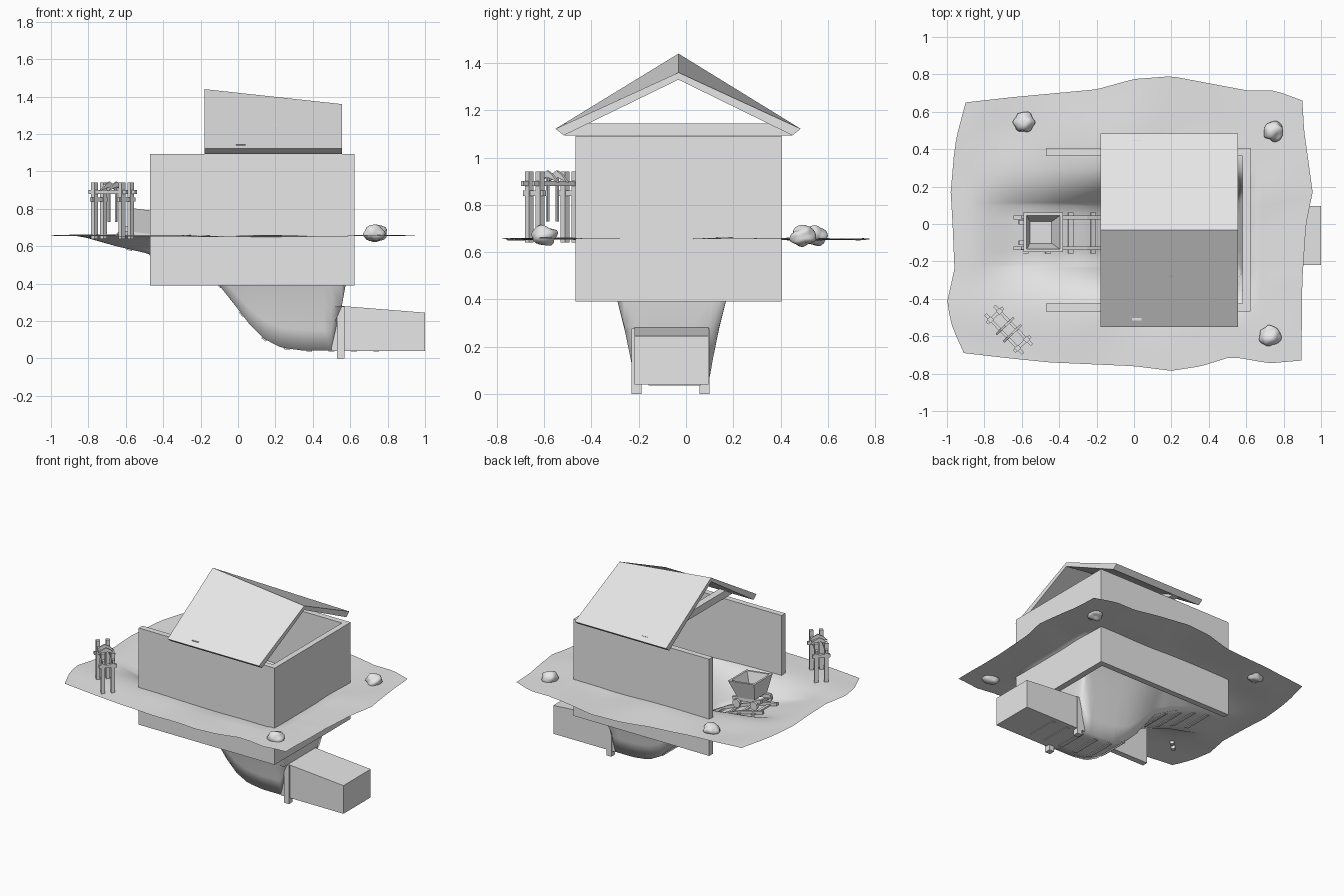
import bpy, bmesh, math, random
from mathutils import Vector, Matrix, noise

if "Cube" in bpy.data.objects:
    bpy.data.objects.remove(bpy.data.objects["Cube"])

random.seed(4)
grey = bpy.data.materials.new("plain_grey")
grey.diffuse_color = (0.8, 0.8, 0.8, 1)
grey.use_nodes = True
grey.node_tree.nodes["Principled BSDF"].inputs["Base Color"].default_value = grey.diffuse_color


def make(name, verts, faces, smooth=False):
    me = bpy.data.meshes.new(name)
    me.from_pydata([tuple(v) for v in verts], [], faces)
    bm = bmesh.new()
    bm.from_mesh(me)
    bmesh.ops.recalc_face_normals(bm, faces=bm.faces)
    bm.to_mesh(me)
    bm.free()
    me.materials.append(grey)
    me.polygons.foreach_set("use_smooth", [smooth] * len(me.polygons))
    ob = bpy.data.objects.new(name, me)
    bpy.context.collection.objects.link(ob)
    return ob


BOX_FACES = [(0, 1, 2, 3), (4, 5, 6, 7), (0, 1, 5, 4), (1, 2, 6, 5), (2, 3, 7, 6), (3, 0, 4, 7)]


def box(name, x0, x1, y0, y1, z0, z1, mat=Matrix()):
    v = [mat @ Vector(p) for z in (z0, z1)
         for p in ((x0, y0, z), (x1, y0, z), (x1, y1, z), (x0, y1, z))]
    return make(name, v, BOX_FACES)


def lerp_table(t, x):
    if x <= t[0][0]:
        return t[0][1]
    for (a, p), (b, q) in zip(t, t[1:]):
        if x <= b:
            return p + (q - p) * (x - a) / (b - a)
    return t[-1][1]


# ---- Ground sheet with a ramp sinking into the tunnel
G, YC, HALF = 0.655, -0.06, 0.155
floor = [(-0.83, G), (-0.65, 0.60), (-0.47, 0.558), (-0.25, 0.475), (-0.1, 0.39), (-0.02, 0.29),
         (0.06, 0.185), (0.14, 0.105), (0.23, 0.058), (0.35, 0.042)]
north = [(-0.95, 0.65), (-0.2, 0.72), (0, 0.775), (0.2, 0.79), (0.6, 0.715), (0.76, 0.715), (0.92, 0.66)]
south = [(-0.95, -0.69), (-0.45, -0.74), (0, -0.76), (0.2, -0.785), (0.36, -0.76), (0.52, -0.71),
         (0.73, -0.745), (0.92, -0.73)]
west = [(-0.73, -0.91), (-0.57, -0.97), (-0.42, -1), (-0.24, -0.96), (0, -0.97), (0.17, -0.98),
        (0.4, -0.96), (0.73, -0.9)]
east = [(-0.73, 0.895), (-0.3, 0.9), (0, 0.92), (0.17, 0.955), (0.5, 0.91), (0.73, 0.9)]


def depth_z(x, y):
    z = G + 0.012 * noise.noise(Vector((x * 3, y * 3, 2)))
    t = max(0.0, (abs(y - YC) - HALF) / 0.26)
    if t < 1 and x < 0.6:
        z -= (z - lerp_table(floor, x)) * (1 - t) ** 2.5
    if x > 0.5:
        z = max(z, lerp_table([(0.5, 0.04), (0.555, 0.28), (0.575, 0.39), (0.6, G)], x))
    return z


xs = [-0.95 + 0.05 * i for i in range(14)] + [-0.26 + 0.04 * i for i in range(20)] + \
     [0.555, 0.575, 0.6] + [0.68 + 0.06 * i for i in range(5)]
side = [0.04, 0.085, HALF, 0.175, 0.2, 0.23, 0.26, 0.3, 0.35, 0.42, 0.5, 0.55, 0.6]
ys = [-0.73] + [YC - s for s in reversed(side)] + [YC] + [YC + s for s in side] + [0.64, 0.73]
verts, faces = [], []
for x in xs:
    for y in ys:
        wx = max(0, (abs(x) - 0.65) / (0.95 - 0.65 if x < 0 else 0.92 - 0.65))
        wy = max(0, (abs(y) - 0.48) / 0.25)
        ex, ey = (lerp_table(west if x < 0 else east, y),
                  lerp_table(south if y < 0 else north, x))
        px = x + wx * (ex - (-0.95 if x < 0 else 0.92))
        py = y + wy * (ey - math.copysign(0.73, y))
        verts.append((px, py, depth_z(x, y)))
n = len(ys)
for i in range(len(xs) - 1):
    for j in range(n - 1):
        mx, my = (xs[i] + xs[i + 1]) / 2, (ys[j] + ys[j + 1]) / 2
        # leave the tunnel mouth open
        if 0.5 < mx < 0.555 and abs(my - YC) < HALF:
            continue
        faces.append((i * n + j, (i + 1) * n + j, (i + 1) * n + j + 1, i * n + j + 1))
ground = make("ground", verts, faces, True)
if sum(p.normal.z for p in ground.data.polygons) < 0:
    ground.data.flip_normals()

# ---- Tunnel, open toward the ramp
tun = []
for x, top in ((0.5, 0.285), (1.0, 0.245)):
    tun += [(x, -0.218, 0.04), (x, 0.095, 0.04), (x, 0.095, top), (x, -0.218, top)]
make("tunnel", tun, BOX_FACES[1:])
for k, y in enumerate((-0.23, 0.058)):
    box(f"tunnel_post_{k}", 0.53, 0.57, y, y + 0.042, 0, 0.277)
box("tunnel_lintel", 0.53, 0.57, -0.2, 0.07, 0.235, 0.272)

# ---- Shed walls, open on the left
x0, x1, y0, y1, t = -0.47, 0.622, -0.468, 0.405, 0.042
u = [(x0, y0), (x1, y0), (x1, y1), (x0, y1), (x0, y1 - t), (x1 - t, y1 - t), (x1 - t, y0 + t), (x0, y0 + t)]
wv = [(x, y, z) for z in (0.39, 1.092) for x, y in u]
wf = [(i, (i + 1) % 8, 8 + (i + 1) % 8, 8 + i) for i in range(8)]
for o in (0, 8):
    wf += [(o, o + 1, o + 6, o + 7), (o + 1, o + 2, o + 5, o + 6), (o + 2, o + 3, o + 4, o + 5)]
make("shed_walls", wv, wf)

# ---- Gable roof whose ridge falls toward the right, and its tie beam
rv = []
for x, ridge in ((-0.18, 1.44), (0.555, 1.36)):
    rv += [(x, -0.552, 1.122), (x, -0.032, ridge), (x, 0.485, 1.122),
           (x, 0.45, 1.094), (x, -0.032, ridge - 0.03), (x, -0.517, 1.094)]
rf = [(i, (i + 1) % 6, 6 + (i + 1) % 6, 6 + i) for i in range(6)]
for o in (0, 6):
    rf += [(o, o + 1, o + 4, o + 5), (o + 1, o + 2, o + 3, o + 4)]
make("roof", rv, rf)
box("tie_beam", -0.01, 0.04, -0.515, 0.45, 1.094, 1.145)

# ---- Rails and sleepers following the ramp
path = [-0.645] + [-0.6 + 0.05 * i for i in range(31)]
for k, yc in enumerate((0.035, -0.13)):
    v, f = [], []
    for x in path:
        z = lerp_table(floor, x)
        v += [(x, yc + dy, z + dz) for dy, dz in ((-0.01, 0), (0.01, 0), (0.01, 0.022), (-0.01, 0.022))]
    for i in range(len(path) - 1):
        f += [(4 * i + j, 4 * i + (j + 1) % 4, 4 * i + 4 + (j + 1) % 4, 4 * i + 4 + j) for j in range(4)]
    e = 4 * len(path)
    f += [(0, 1, 2, 3), (e - 4, e - 3, e - 2, e - 1)]
    make(f"rail_{k}", v, f)
for k in range(12):
    x = -0.58 + 0.12 * k
    slope = math.atan2(lerp_table(floor, x + 0.03) - lerp_table(floor, x - 0.03), 0.06)
    m = Matrix.Translation((x, -0.048, lerp_table(floor, x))) @ Matrix.Rotation(-slope, 4, 'Y')
    box(f"sleeper_{k}", -0.015, 0.015, -0.11, 0.11, -0.006, 0.008, m)

# ---- Mine cart: hollow tapered tub, chassis and wheels
cart = Matrix.Translation((-0.51, -0.045, 0.585)) @ Matrix.Rotation(0.12, 4, 'Y')
cv = []
for h, z in ((0.07, 0.085), (0.106, 0.21), (0.09, 0.21), (0.058, 0.1)):
    cv += [cart @ Vector((sx * h, sy * h, z)) for sx, sy in ((-1, -1), (1, -1), (1, 1), (-1, 1))]
cf = [(0, 1, 2, 3), (12, 13, 14, 15)]
for o in (0, 4, 8):
    cf += [(o + j, o + (j + 1) % 4, o + 4 + (j + 1) % 4, o + 4 + j) for j in range(4)]
make("cart_tub", cv, cf)
for k, y in enumerate((-0.055, 0.055)):
    box(f"cart_beam_{k}", -0.115, 0.115, y - 0.012, y + 0.012, 0.06, 0.085, cart)
for k, x in enumerate((-0.07, 0.07)):
    box(f"cart_axle_{k}", x - 0.008, x + 0.008, -0.09, 0.09, 0.038, 0.06, cart)
    for s in (-1, 1):
        c = [cart @ Vector((x + 0.03 * math.cos(a), s * 0.083 + d, 0.048 + 0.03 * math.sin(a)))
             for d in (-0.008, 0.008) for a in [i * math.tau / 12 for i in range(12)]]
        make(f"cart_wheel_{k}_{s + 1}", c, [tuple(range(12)), tuple(range(12, 24))] +
             [(i, (i + 1) % 12, 12 + (i + 1) % 12, 12 + i) for i in range(12)])

# ---- Tool rack: four posts, rails, and two hanging picks
rack = Matrix.Translation((-0.67, -0.565, 0)) @ Matrix.Rotation(math.atan2(-0.72, 0.69), 4, 'Z')
for s in (-1, 1):
    box(f"rack_rail_{s + 1}", -0.145, 0.145, s * 0.033 - 0.008, s * 0.033 + 0.008, 0.88, 0.902, rack)
    box(f"rack_crossbar_{s + 1}", s * 0.105 - 0.009, s * 0.105 + 0.009, -0.06, 0.06, 0.838, 0.86, rack)
    for q in (-1, 1):
        cx, cy = s * 0.105, q * 0.033
        box(f"rack_post_{s + 1}_{q + 1}", cx - 0.013, cx + 0.013, cy - 0.013, cy + 0.013, 0.64, 0.942, rack)
    px = s * 0.028
    box(f"pick_handle_{s + 1}", px - 0.005, px + 0.005, -0.005, 0.005, 0.73, 0.935, rack)
    hv = []
    for d in (-0.006, 0.006):
        hv += [rack @ Vector((px + d, y, z)) for y, z in
               ((-0.065, 0.895), (-0.03, 0.93), (0, 0.945), (0.03, 0.93), (0.065, 0.895),
                (0.03, 0.908), (0, 0.918), (-0.03, 0.908))]
    make(f"pick_head_{s + 1}", hv, [tuple(range(8)), tuple(range(8, 16))] +
         [(i, (i + 1) % 8, 8 + (i + 1) % 8, 8 + i) for i in range(8)])

# ---- Lumpy rocks
for k, (x, y) in enumerate(((-0.587, 0.545), (0.745, 0.495), (0.725, -0.6))):
    bm = bmesh.new()
    bmesh.ops.create_icosphere(bm, subdivisions=3, radius=1)
    for v in bm.verts:
        r = 1 + 0.3 * noise.noise(v.co * 1.3 + Vector((k * 5, 1, 3)))
        v.co = Vector((v.co.x * 0.056, v.co.y * 0.053, v.co.z * 0.042)) * r + Vector((x, y, 0.668))
    me = bpy.data.meshes.new(f"rock_{k}")
    bm.to_mesh(me)
    bm.free()
    me.materials.append(grey)
    me.polygons.foreach_set("use_smooth", [True] * len(me.polygons))
    bpy.context.collection.objects.link(bpy.data.objects.new(f"rock_{k}", me))
